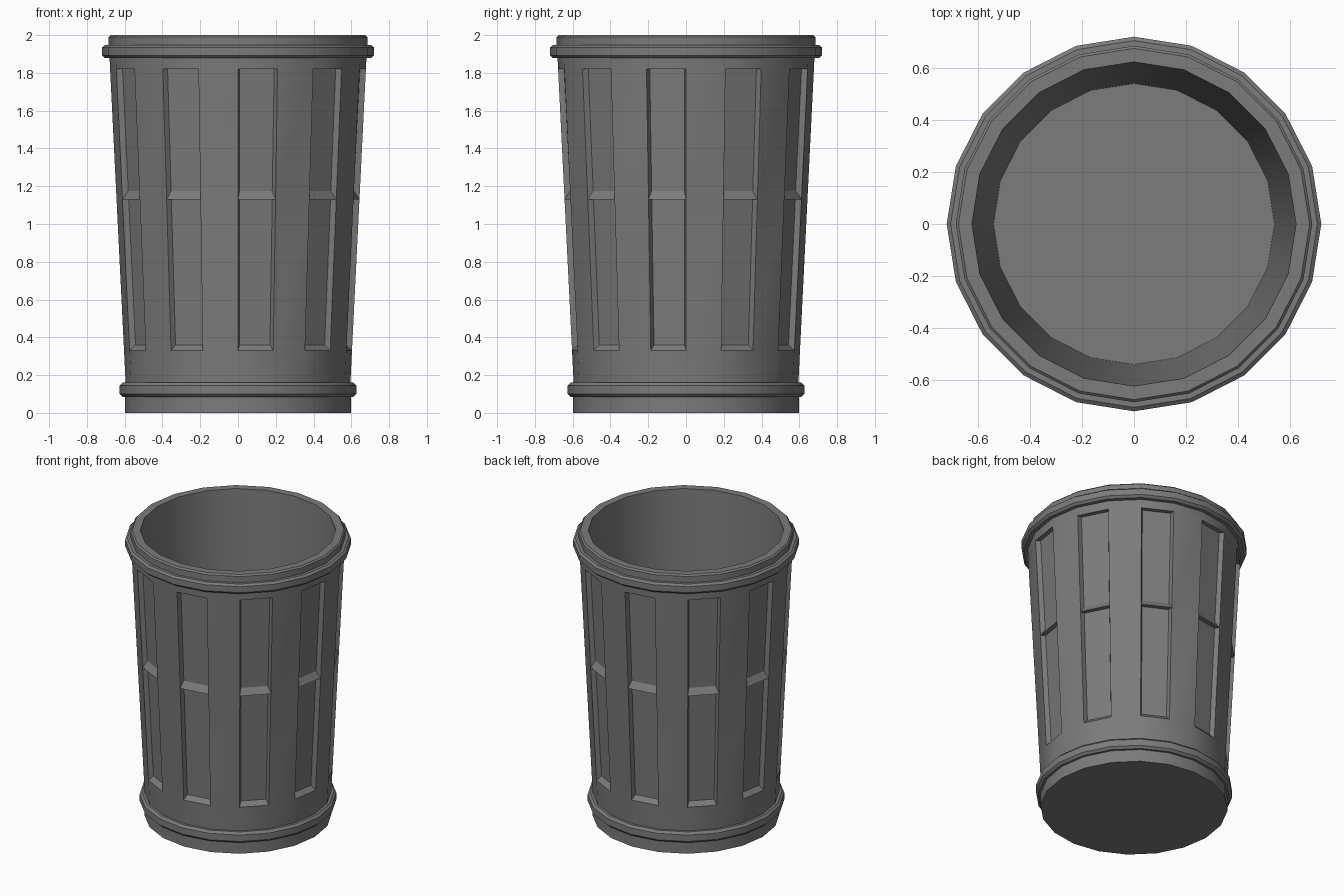
import bpy
import bmesh
import math
from mathutils import Vector

default = bpy.data.objects.get("Cube")
if default:
    bpy.data.objects.remove(default, do_unlink=True)

SIDES = 20
PANEL_ROWS = (0.33, 1.13, 1.82)
INSET, DEPTH = 0.013, 0.03


def flat_material(name, colour):
    mat = bpy.data.materials.new(name)
    mat.use_nodes = True
    mat.diffuse_color = colour
    mat.node_tree.nodes["Principled BSDF"].inputs["Base Color"].default_value = colour
    return mat


def body_radius(z):
    return 0.595 + (z - 0.16) * 0.0495


def lathe(bm, profile):
    """Sweep (radius, z) points round the axis and return the rows of faces."""
    rings = []
    for r, z in profile:
        angles = [math.tau * i / SIDES - math.pi / 2 for i in range(SIDES)]
        rings.append([bm.verts.new((r * math.cos(a), r * math.sin(a), z)) for a in angles])
    rows = []
    for low, high in zip(rings, rings[1:]):
        rows.append([bm.faces.new((low[i], low[(i + 1) % SIDES],
                                   high[(i + 1) % SIDES], high[i])) for i in range(SIDES)])
    return rings, rows


def recess(bm, face, ledge):
    """Sink one panel, with square top and sides and a sloping ledge below."""
    corners = list(face.verts)                     # low left, low right, high right, high left
    side = (corners[1].co - corners[0].co).normalized()
    up = (corners[3].co - corners[0].co).normalized()
    inward = Vector((-side.y, side.x, 0))
    shifts = (side * INSET + up * ledge, -side * INSET + up * ledge,
              -side * INSET, side * INSET)
    inner = [bm.verts.new(v.co + s + inward * DEPTH) for v, s in zip(corners, shifts)]
    bm.faces.remove(face)
    for i in range(4):
        j = (i + 1) % 4
        bm.faces.new((corners[i], corners[j], inner[j], inner[i]))
    bm.faces.new(inner)


def finish(name, bm, mat):
    mesh = bpy.data.meshes.new(name)
    bm.to_mesh(mesh)
    bm.free()
    mesh.materials.append(mat)
    obj = bpy.data.objects.new(name, mesh)
    bpy.context.collection.objects.link(obj)
    bpy.ops.object.select_all(action="DESELECT")
    obj.select_set(True)
    bpy.context.view_layer.objects.active = obj
    bpy.ops.object.shade_smooth_by_angle(angle=math.radians(25))
    return obj


grey = flat_material("dull grey metal", (0.2, 0.2, 0.2, 1))

# Can: foot, lower hoop, tapered wall, upper hoop, rim and hollow inside
foot = [(0.597, 0), (0.597, 0.085)]
lower_hoop = [(0.612, 0.085), (0.627, 0.1), (0.627, 0.145), (0.612, 0.16)]
wall = [(body_radius(z), z) for z in (0.16, *PANEL_ROWS, 1.878)]
upper_hoop = [(0.705, 1.878), (0.72, 1.893), (0.72, 1.935), (0.705, 1.947)]
rim = [(0.685, 1.947), (0.685, 1.99), (0.675, 2.0), (0.623, 2.0)]
inside = [(0.54, 0.16)]

bm = bmesh.new()
rings, rows = lathe(bm, foot + lower_hoop + wall + upper_hoop + rim + inside)
bm.faces.new(list(reversed(rings[0])))
bm.faces.new(rings[-1])

# Sunken panels on every other side, in two tiers
first = len(foot) + len(lower_hoop) + 1
for row, ledge in ((first, 0.03), (first + 1, 0.045)):
    for face in rows[row][::2]:
        recess(bm, face, ledge)

finish("trash_can", bm, grey)
